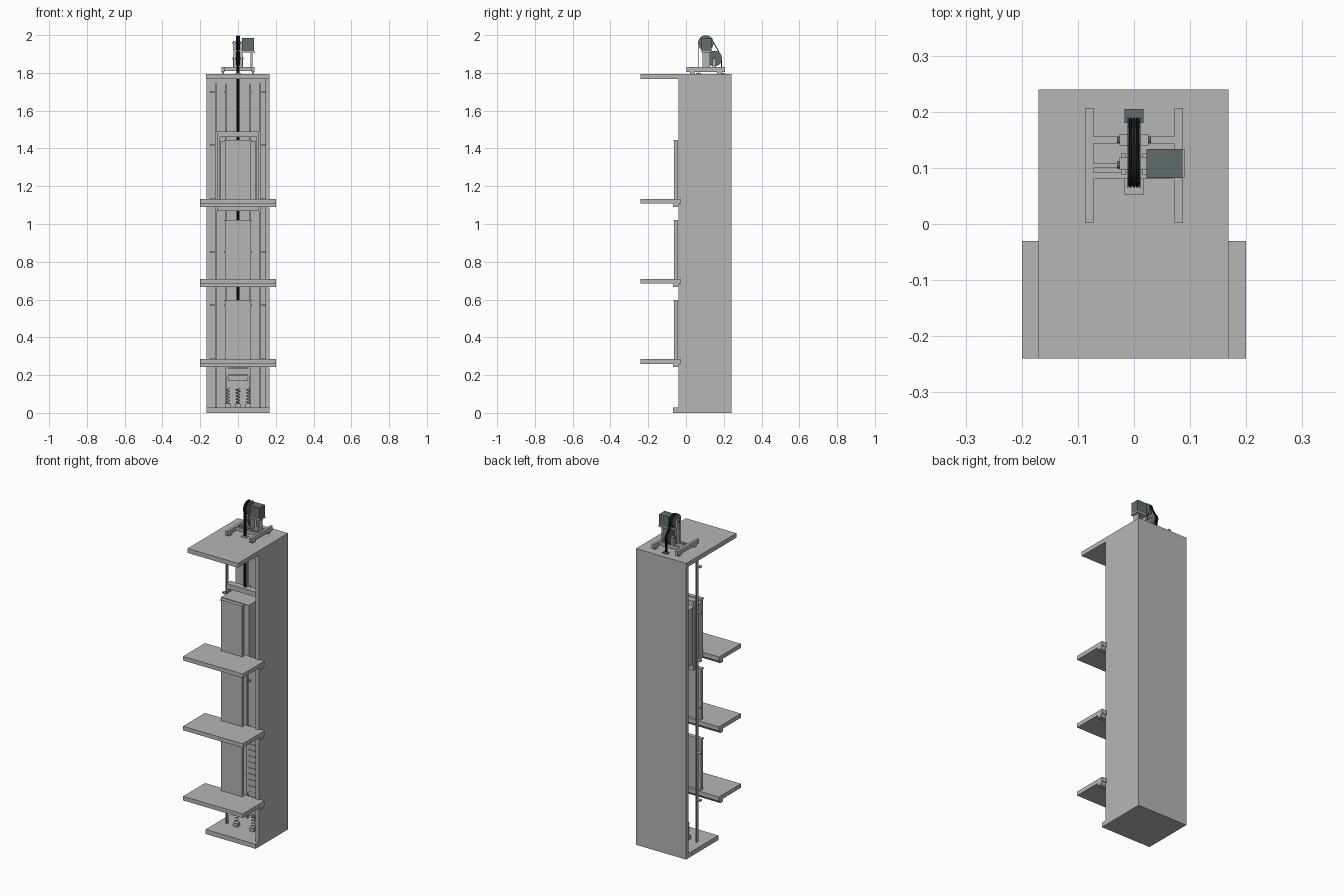
import bpy, math

if "Cube" in bpy.data.objects:
    bpy.data.objects.remove(bpy.data.objects["Cube"])

def material(name, rgb):
    m = bpy.data.materials.new(name)
    m.diffuse_color = (*rgb, 1)
    m.use_nodes = True
    m.node_tree.nodes["Principled BSDF"].inputs["Base Color"].default_value = m.diffuse_color
    return m

GREY = material("concrete_grey", (0.47, 0.465, 0.475))
SLATE = material("machine_slate", (0.115, 0.15, 0.155))
BLACK = material("rope_black", (0.008, 0.009, 0.01))

def box(name, x0, x1, y0, y1, z0, z1, mat=GREY):
    bpy.ops.mesh.primitive_cube_add(size=1, location=((x0+x1)/2, (y0+y1)/2, (z0+z1)/2))
    o = bpy.context.object
    o.name = name
    o.scale = (x1-x0, y1-y0, z1-z0)
    bpy.ops.object.transform_apply(location=False, rotation=False, scale=True)
    o.data.materials.append(mat)
    return o

def mirrored_box(name, x0, x1, *rest):
    box(name + "_right", x0, x1, *rest)
    box(name + "_left", -x1, -x0, *rest)

def disc(name, x0, x1, y, z, r, mat=SLATE):
    bpy.ops.mesh.primitive_cylinder_add(vertices=48, radius=r, depth=x1-x0,
        location=((x0+x1)/2, y, z), rotation=(0, math.pi/2, 0))
    o = bpy.context.object
    o.name = name
    o.data.materials.append(mat)
    bpy.ops.object.shade_smooth_by_angle()
    return o

def tube(name, pts, r, mat):
    c = bpy.data.curves.new(name, 'CURVE')
    c.dimensions = '3D'
    c.bevel_depth = r
    c.bevel_resolution = 1
    c.use_fill_caps = True
    s = c.splines.new('POLY')
    s.points.add(len(pts)-1)
    for p, q in zip(s.points, pts):
        p.co = (*q, 1)
    c.materials.append(mat)
    o = bpy.data.objects.new(name, c)
    bpy.context.collection.objects.link(o)

def prism(name, prof, x0, x1, mat=GREY):
    """Extrude a y-z profile along x."""
    n = len(prof)
    v = [(x, y, z) for x in (x0, x1) for y, z in prof]
    f = [tuple(range(n))[::-1], tuple(range(n, 2*n))]
    f += [(i, (i+1) % n, (i+1) % n + n, i+n) for i in range(n)]
    me = bpy.data.meshes.new(name)
    me.from_pydata(v, [], f)
    me.materials.append(mat)
    o = bpy.data.objects.new(name, me)
    bpy.context.collection.objects.link(o)

# Shaft: floor, roof, back wall and right wall; left and front stay open
box("pit_floor", -0.168, 0.168, -0.07, 0.24, 0, 0.028)
box("roof_slab", -0.17, 0.168, -0.24, 0.24, 1.768, 1.795)
box("back_wall", -0.168, 0.168, 0.215, 0.24, 0.028, 1.768)
box("right_wall", 0.145, 0.168, -0.04, 0.215, 0.028, 1.768)

# Landings with sill beams and doors
for i, z in enumerate((0.285, 0.71, 1.133)):
    n = f"_{i+1}"
    box("landing_slab" + n, -0.2, 0.2, -0.24, -0.03, z-0.025, z)
    prism("sill_beam" + n, [(-0.07, z-0.043), (-0.045, z-0.043), (-0.033, z-0.025), (-0.07, z-0.025)], -0.2, 0.2)
    mirrored_box("door_jamb" + n, 0.064, 0.07, -0.064, -0.042, z, z+0.305)
    box("door_header" + n, -0.074, 0.074, -0.066, -0.042, z+0.305, z+0.312)
    box("door_panel" + n, -0.064, 0.064, -0.06, -0.045, z, z+0.305)

# Guide rails and their wall brackets
mirrored_box("car_rail_web", 0.112, 0.12, 0.062, 0.067, 0.028, 1.745)
mirrored_box("car_rail_flange", 0.118, 0.122, 0.054, 0.075, 0.028, 1.745)
mirrored_box("counterweight_rail", 0.062, 0.067, 0.178, 0.19, 0.028, 1.745)
for i, z in enumerate((0.285, 0.57, 0.85, 1.13, 1.42, 1.70)):
    mirrored_box(f"car_rail_bracket_{i}", 0.122, 0.147, 0.055, 0.075, z-0.004, z+0.004)
    mirrored_box(f"weight_rail_bracket_{i}", 0.063, 0.075, 0.18, 0.216, z-0.004, z+0.004)

# Car and its sling
box("car_cabin", -0.093, 0.093, -0.028, 0.14, 1.10, 1.44)
box("car_floor_frame", -0.11, 0.11, 0.045, 0.085, 1.07, 1.10)
mirrored_box("sling_upright", 0.098, 0.11, 0.05, 0.08, 1.07, 1.46)
box("sling_crosshead", -0.11, 0.11, 0.045, 0.085, 1.46, 1.49)

# Counterweight: frame and stacked plates
mirrored_box("weight_frame_side", 0.052, 0.06, 0.172, 0.202, 0.19, 0.57)
box("weight_frame_top", -0.06, 0.06, 0.172, 0.202, 0.555, 0.575)
box("weight_frame_bottom", -0.052, 0.052, 0.172, 0.202, 0.172, 0.2)
for i in range(9):
    z = 0.203 + i*0.036
    box(f"weight_plate_{i}", -0.052, 0.052, 0.168, 0.206, z, z+0.033)

# Buffer springs
for i, (x, y) in enumerate(((-0.055, 0.065), (0.055, 0.065), (0, 0.187))):
    box(f"buffer_base_{i}", x-0.014, x+0.014, y-0.014, y+0.014, 0.028, 0.05)
    tube(f"buffer_spring_{i}", [(x+0.01*math.cos(a*math.pi/6), y+0.01*math.sin(a*math.pi/6), 0.05+0.08*a/60)
                                for a in range(61)], 0.0022, GREY)

# Machine bed on the roof
mirrored_box("bed_rail", 0.072, 0.087, 0.002, 0.207, 1.806, 1.83)
for i, y in enumerate((0.02, 0.165)):
    mirrored_box(f"bed_pad_{i}", 0.073, 0.086, y, y+0.025, 1.795, 1.806)
box("bed_beam_front", -0.072, 0.072, 0.08, 0.092, 1.81, 1.83)
box("bed_beam_middle", -0.072, 0.072, 0.1, 0.108, 1.81, 1.83)
box("bed_beam_back", -0.072, 0.072, 0.143, 0.156, 1.81, 1.83)
mirrored_box("sheave_post", 0.014, 0.023, 0.088, 0.126, 1.83, 1.925)
mirrored_box("sheave_bearing", 0.012, 0.026, 0.096, 0.119, 1.925, 1.968)
mirrored_box("deflector_bearing", 0.012, 0.026, 0.14, 0.16, 1.83, 1.885)
box("motor_post", 0.066, 0.076, 0.088, 0.126, 1.83, 1.915)
box("motor_plate", 0.023, 0.09, 0.082, 0.134, 1.908, 1.916)
box("motor", 0.022, 0.086, 0.082, 0.134, 1.916, 1.985, SLATE)
box("rope_hole_front", -0.017, 0.017, 0.052, 0.08, 1.795, 1.799)
box("rope_hole_back", -0.017, 0.017, 0.18, 0.205, 1.795, 1.799, SLATE)

# Sheaves: two flanges around a hub
MAIN, DEFL, R = (0.105, 1.958), (0.15, 1.876), 0.0375
for name, (y, z) in (("drive_sheave", MAIN), ("deflector_sheave", DEFL)):
    disc(name + "_hub", -0.0105, 0.0105, y, z, 0.036)
    for s in (-1, 1):
        disc(f"{name}_flange_{s}", s*0.0105-0.001, s*0.0105+0.001, y, z, 0.041)
    disc(name + "_axle", -0.03, 0.03, y, z, 0.006)

# Ropes: car, over the drive sheave, round the deflector, down to the counterweight
tangent = math.atan2(DEFL[0]-MAIN[0], MAIN[1]-DEFL[1])
path = [(MAIN[0]-R, 1.49)]
path += [(MAIN[0]+R*math.cos(a), MAIN[1]+R*math.sin(a))
         for a in (math.pi+(tangent-math.pi)*i/20 for i in range(21))]
path += [(DEFL[0]+R*math.cos(a), DEFL[1]+R*math.sin(a))
         for a in (tangent*(1-i/5) for i in range(6))]
path.append((DEFL[0]+R, 0.57))
for i, x in enumerate((-0.006, 0, 0.006)):
    tube(f"hoist_rope_{i}", [(x, y, z) for y, z in path], 0.0026, BLACK)
